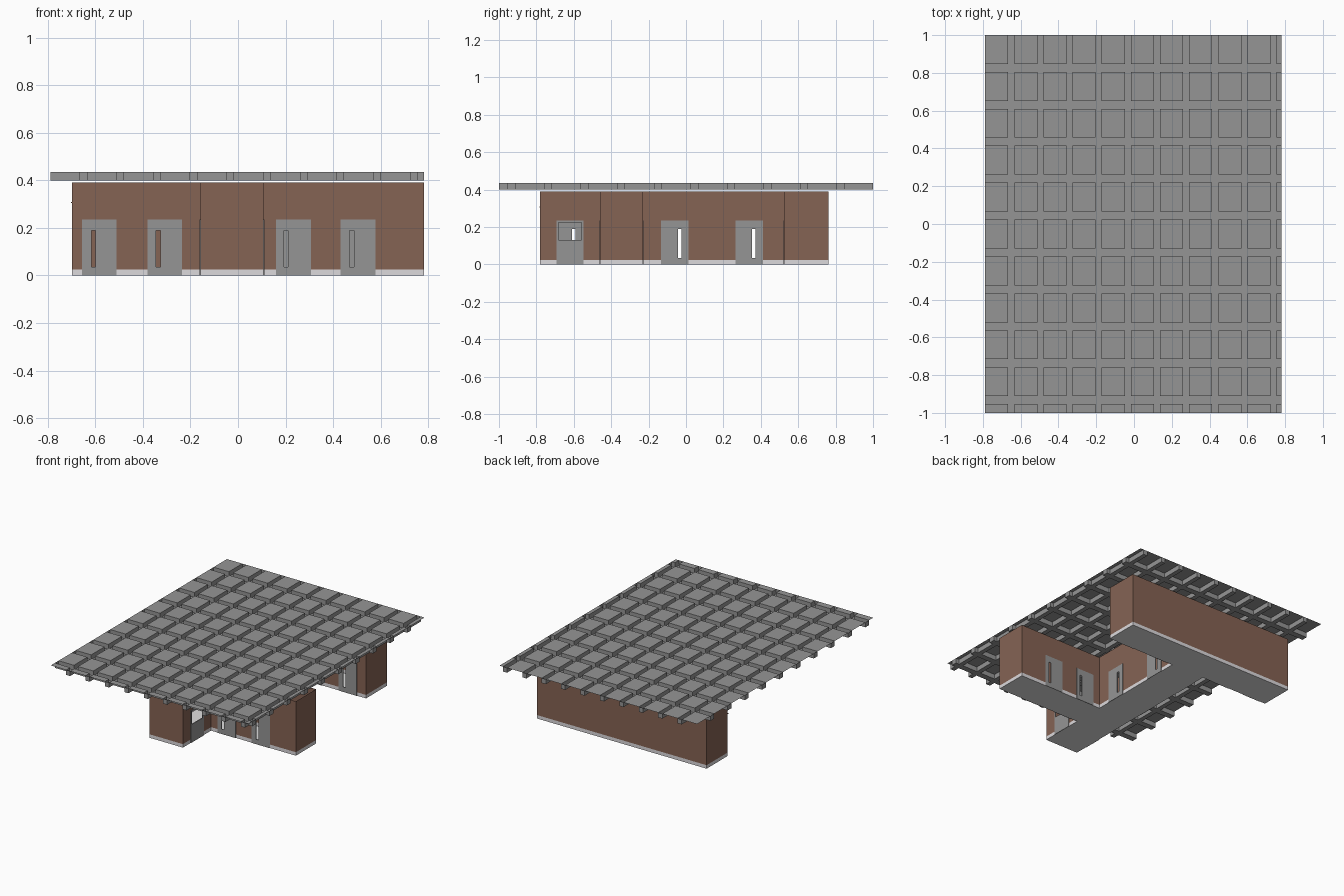
import bpy, bmesh
from mathutils import Vector

if "Cube" in bpy.data.objects:
    bpy.data.objects.remove(bpy.data.objects["Cube"])


def material(name, c):
    m = bpy.data.materials.new(name)
    m.diffuse_color = (*c, 1)
    m.use_nodes = True
    m.node_tree.nodes["Principled BSDF"].inputs["Base Color"].default_value = m.diffuse_color
    return m


BROWN = material("brown_wall", (0.235, 0.125, 0.088))
GREY = material("grey", (0.30, 0.30, 0.30))
SKIRT = material("pale_skirting", (0.72, 0.70, 0.72))
PALE = material("pale_floor", (0.75, 0.75, 0.75))


def finish(name, bm, *mats):
    bmesh.ops.remove_doubles(bm, verts=bm.verts, dist=1e-5)
    me = bpy.data.meshes.new(name)
    bm.to_mesh(me)
    bm.free()
    for m in mats:
        me.materials.append(m)
    ob = bpy.data.objects.new(name, me)
    bpy.context.collection.objects.link(ob)
    return ob


def box(name, lo, hi, mat):
    bm = bmesh.new()
    bmesh.ops.create_cube(bm, size=1)
    for v in bm.verts:
        v.co = [(l + h) / 2 + c * (h - l) for l, h, c in zip(lo, hi, v.co)]
    return finish(name, bm, mat)


def panel(name, p, d, u0, u1, z0, z1, holes, mats, cut=None):
    """Upright sheet along direction d from p, with rectangular holes."""
    us = sorted({u0, u1, *[h[0] for h in holes], *[h[1] for h in holes]})
    zs = {z0, z1, *[h[2] for h in holes], *[h[3] for h in holes]}
    zs = sorted(zs | ({cut} if cut else set()))
    bm = bmesh.new()
    for a, b in zip(us, us[1:]):
        for s, t in zip(zs, zs[1:]):
            mu, mz = (a + b) / 2, (s + t) / 2
            if any(h[0] < mu < h[1] and h[2] < mz < h[3] for h in holes):
                continue
            f = bm.faces.new([bm.verts.new((*(p + d * u), z))
                              for u, z in ((a, s), (b, s), (b, t), (a, t))])
            f.material_index = 1 if cut and mz < cut else 0
    return finish(name, bm, *mats)


# Corridor plan, anticlockwise
PLAN = [(-.158, -.78), (.108, -.78), (.108, -.46), (.782, -.46), (.782, -.23), (.108, -.23),
        (.108, .525), (.65, .525), (.65, .763), (-.698, .763), (-.698, .525), (-.158, .525)]
WALL_H, DOOR_H = .39, .235

# Doors per wall: centre and window centre along x or y
DOORS = {
    1: [(-.62, None)],
    2: [(.233, .202), (.505, .478)],
    4: [(.233, .27), (.505, .54)],
    5: [(-.06, -.033), (.338, .362)],
    6: [(.233, .202), (.505, .478)],
    10: [(-.583, -.608), (-.308, -.335)],
    11: [(-.62, -.601), (-.06, -.033), (.338, .362)],
}

# Floor
bm = bmesh.new()
bm.faces.new([bm.verts.new((x, y, 0)) for x, y in reversed(PLAN)])
finish("floor", bm, PALE)

# Walls with skirting, and door leaves
for i, a in enumerate(PLAN):
    p, q = Vector(a), Vector(PLAN[(i + 1) % len(PLAN)])
    d = (q - p).normalized()
    ax = 0 if abs(d.x) > .5 else 1
    holes = []
    for n, (c, w) in enumerate(DOORS.get(i, [])):
        u = (c - p[ax]) * d[ax]
        u0, u1 = u - .073, u + .073
        holes.append((u0, u1, 0, DOOR_H))
        if w is None:
            win = (u0 + .012, u1 - .012, .13, .225)
        else:
            wu = (w - p[ax]) * d[ax]
            win = (wu - .009, wu + .009, .035, .19)
        leaf = panel(f"door_{i}_{n}", p, d, u0, u1, 0, DOOR_H, [win], [GREY])
        mod = leaf.modifiers.new("thickness", "SOLIDIFY")
        mod.thickness, mod.offset = .006, 0
    panel(f"wall_{i}", p, d, 0, (q - p).length, 0, WALL_H, holes, [BROWN, SKIRT], cut=.025)

# Slim wall rails
box("rail_west", (-.702, .521, .304), (-.158, .525, .309), BROWN)
box("rail_front", (-.158, -.784, .304), (-.055, -.78, .309), BROWN)

# Coffered ceiling: raised tiles with channels between them, as one folded sheet
LO, HI = .40, .435
X0, X1, Y0, Y1 = -.788, .782, -1, 1


def cuts(start, pitch, tile, n, lo, hi):
    out = []
    for k in range(n):
        s = start + k * pitch
        out += [(s, s + tile, True), (s + tile, s + pitch, False)]
    return [(max(s, lo), min(t, hi), r) for s, t, r in out if s < hi and t > lo]


xs = cuts(X0, .1543, .122, 11, X0, X1)
ys = cuts(-1.107, .1955, .153, 11, Y0, Y1)
bm = bmesh.new()


def quad(*pts):
    bm.faces.new([bm.verts.new(c) for c in pts])


for x0, x1, rx in xs:
    for y0, y1, ry in ys:
        raised = rx and ry
        z = HI if raised else LO
        quad((x0, y0, z), (x1, y0, z), (x1, y1, z), (x0, y1, z))
        ring = [(x0, y0), (x1, y0), (x1, y1), (x0, y1)]
        for (ax_, ay), (bx, by) in zip(ring, ring[1:] + ring[:1]):
            # tiles have walls inside the sheet, channels are capped at its rim
            rim = ax_ == bx and ax_ in (X0, X1) or ay == by and ay in (Y0, Y1)
            if raised != rim:
                if raised or rim:
                    quad((ax_, ay, LO), (bx, by, LO), (bx, by, HI), (ax_, ay, HI))
finish("coffered_ceiling", bm, GREY)
